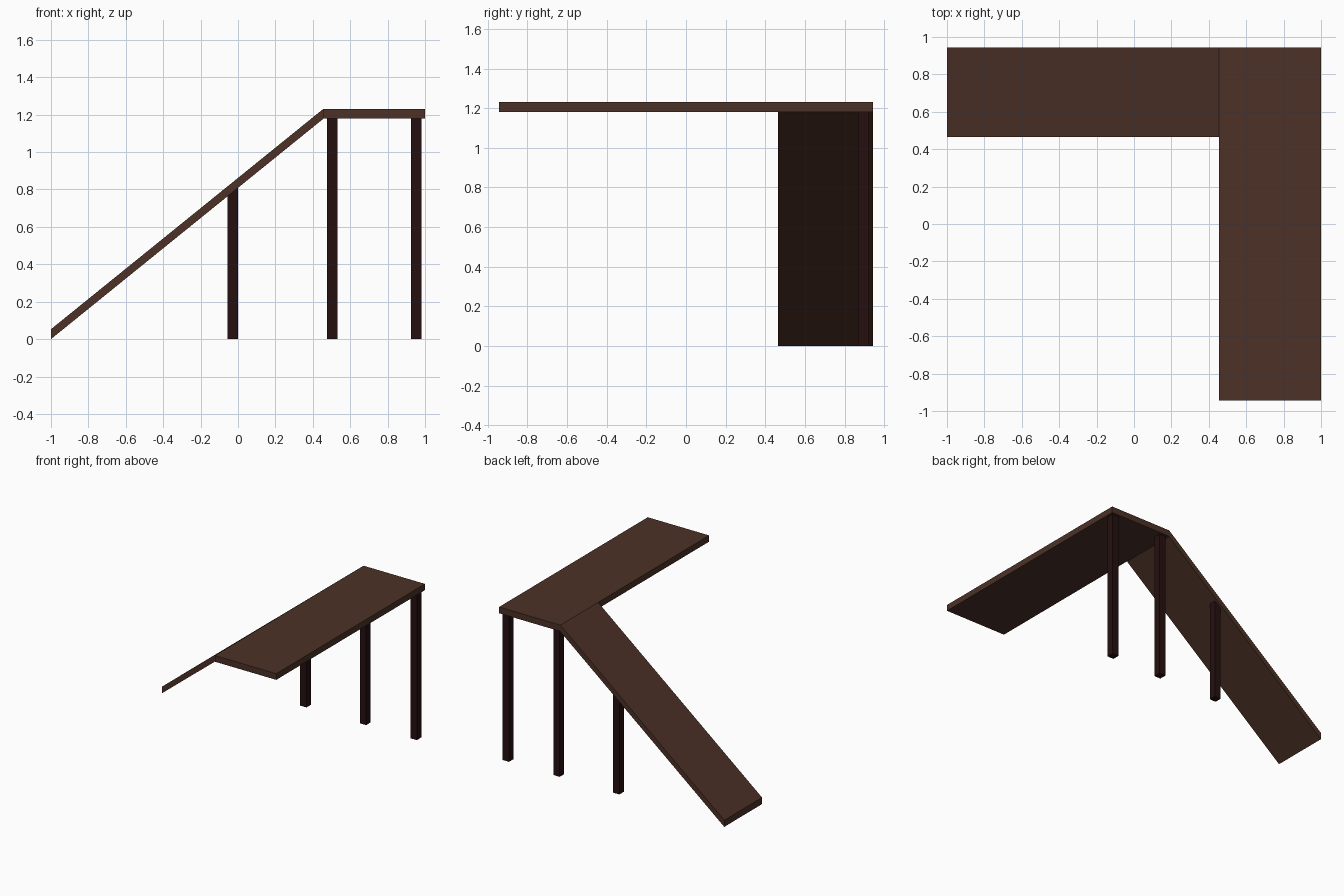
import bpy

if "Cube" in bpy.data.objects:
    bpy.data.objects.remove(bpy.data.objects["Cube"])

def material(name, rgb):
    m = bpy.data.materials.new(name)
    m.diffuse_color = (*rgb, 1.0)
    m.use_nodes = True
    m.node_tree.nodes["Principled BSDF"].inputs["Base Color"].default_value = m.diffuse_color
    return m

wood = material("brown_wood", (0.072, 0.031, 0.020))
dark = material("dark_post_wood", (0.019, 0.005, 0.005))

def prism(name, profile, y0, y1, mat):
    """Extrude a counter-clockwise xz profile from y0 (front) to y1 (back)."""
    n = len(profile)
    verts = [(x, y0, z) for x, z in profile] + [(x, y1, z) for x, z in profile]
    faces = [tuple(range(n)), tuple(range(2 * n - 1, n - 1, -1))]
    faces += [(i, i + n, (i + 1) % n + n, (i + 1) % n) for i in range(n)]
    me = bpy.data.meshes.new(name)
    me.from_pydata(verts, [], faces)
    me.materials.append(mat)
    ob = bpy.data.objects.new(name, me)
    bpy.context.collection.objects.link(ob)
    return ob

EDGE, TOP, UNDER, BACK = 0.455, 1.23, 1.18, 0.943
THICK = 0.053
SLOPE = (TOP - THICK) / (EDGE + 1)

def ramp_under(x):
    return SLOPE * (x + 1)

# Flat walkway
prism("platform", [(EDGE, UNDER), (1, UNDER), (1, TOP), (EDGE, TOP)], -BACK, BACK, wood)

# Sloping ramp with upright end cuts
prism("ramp", [(-1, 0), (EDGE, ramp_under(EDGE)), (EDGE, TOP), (-1, THICK)], 0.464, BACK, wood)

# Square posts along the back edge; the ramp post is cut to the slope
for name, x in (("ramp_post", -0.055), ("inner_post", 0.475), ("outer_post", 0.925)):
    x1 = x + 0.056
    zl, zr = (ramp_under(x), ramp_under(x1)) if x < EDGE else (UNDER, UNDER)
    prism(name, [(x, 0), (x1, 0), (x1, zr), (x, zl)], 0.867, 0.924, dark)
